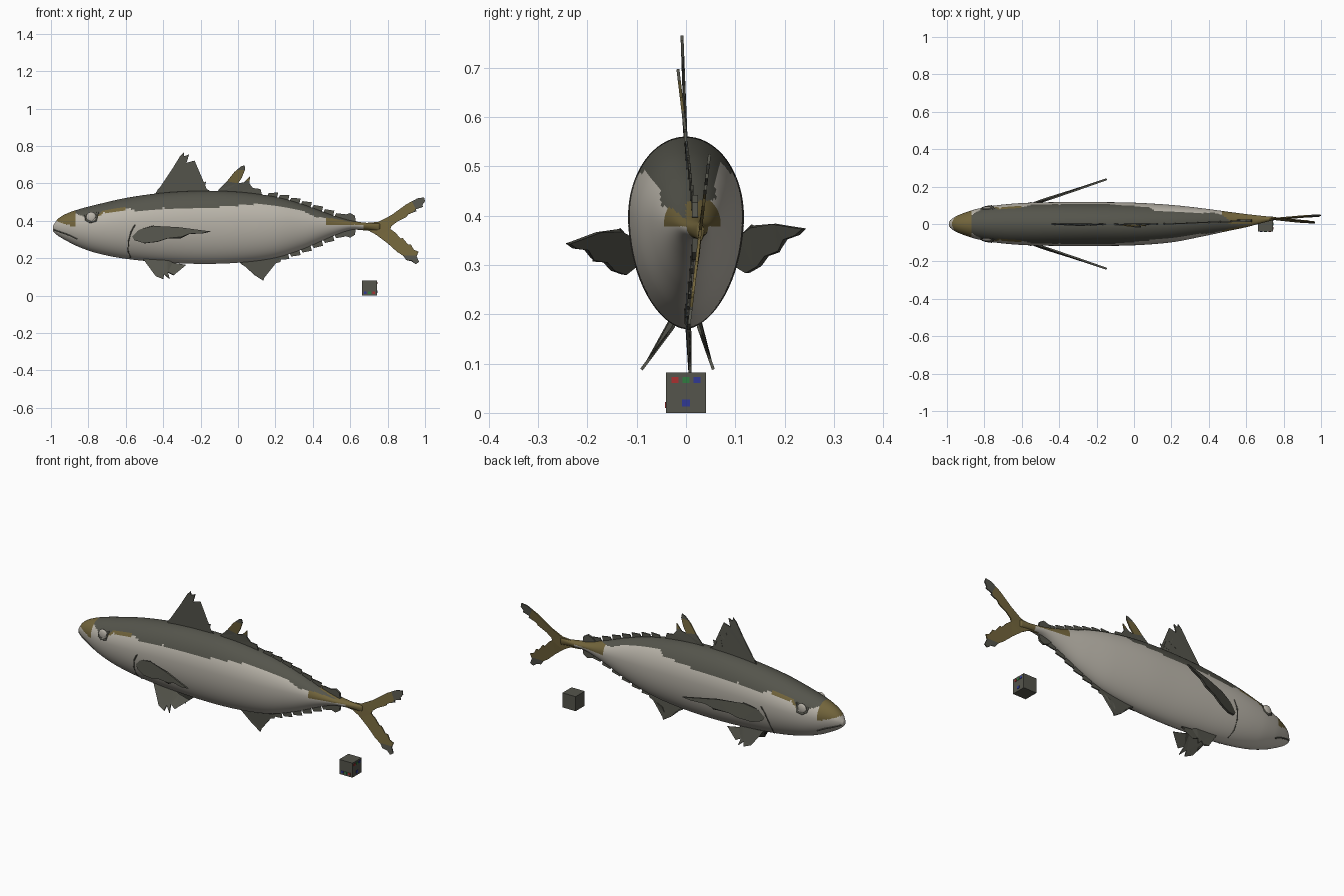
import bpy, bmesh, math
from mathutils import Vector

if "Cube" in bpy.data.objects:
    bpy.data.objects.remove(bpy.data.objects["Cube"])


def mat(name, c):
    m = bpy.data.materials.new(name)
    m.diffuse_color = (*c, 1)
    m.use_nodes = True
    m.node_tree.nodes["Principled BSDF"].inputs["Base Color"].default_value = m.diffuse_color
    return m


DARK = mat("dark olive grey", (0.09, 0.09, 0.072))
PALE = mat("pale silver", (0.50, 0.47, 0.41))
GOLD = mat("mustard", (0.17, 0.13, 0.045))
RED = mat("red", (0.4, 0.03, 0.03))
GREEN = mat("green", (0.03, 0.2, 0.05))
BLUE = mat("blue", (0.03, 0.04, 0.3))
MATS = [DARK, PALE, GOLD]

# Body stations: x, top z, bottom z, half width, centre y
BODY = [(-0.99, .372, .345, .012, 0), (-0.965, .408, .322, .034, 0), (-0.92, .437, .295, .055, 0),
        (-0.85, .462, .26, .078, 0), (-0.75, .488, .226, .098, 0), (-0.6, .522, .197, .112, 0),
        (-0.4, .55, .178, .117, 0), (-0.2, .56, .17, .117, 0), (0, .555, .176, .114, 0),
        (0.2, .528, .202, .1, .002), (0.35, .487, .25, .078, .008), (0.5, .432, .315, .052, .014),
        (0.6, .402, .35, .035, .018), (0.68, .39, .353, .02, .024), (0.76, .385, .348, .006, .03)]
# Lower edge of the dark back: x, z
EDGE = [(-1, .43), (-0.87, .44), (-0.8, .415), (-0.76, .42), (-0.72, .455), (-0.6, .47), (-0.55, .455),
        (-0.4, .468), (-0.15, .47), (0.12, .492), (0.25, .47), (0.35, .45), (0.42, .42),
        (0.5, .415), (0.6, .395), (0.8, .39)]


def station(x):
    """Catmull-Rom through the body stations."""
    i = max(k for k in range(len(BODY) - 1) if BODY[k][0] <= x + 1e-6 or k == 0)
    a, b = BODY[i], BODY[i + 1]
    p, q = BODY[max(i - 1, 0)], BODY[min(i + 2, len(BODY) - 1)]
    h = b[0] - a[0]
    t = min(max((x - a[0]) / h, 0), 1)
    out = []
    for k in range(1, 5):
        m0 = (b[k] - p[k]) / (b[0] - p[0]) * h
        m1 = (q[k] - a[k]) / (q[0] - a[0]) * h
        out.append((2*t**3 - 3*t*t + 1) * a[k] + (t**3 - 2*t*t + t) * m0
                   + (3*t*t - 2*t**3) * b[k] + (t**3 - t*t) * m1)
    return out


def edge(x):
    for (x0, z0), (x1, z1) in zip(EDGE, EDGE[1:]):
        if x <= x1:
            return z0 + (z1 - z0) * (x - x0) / (x1 - x0)
    return EDGE[-1][1]


def side_y(x, z, s):
    """y of the body surface at x, z on side s."""
    top, bot, w, cy = station(x)
    mid = bot + .59 * (top - bot)
    v = (z - mid) / (top - mid) if z > mid else (mid - z) / (mid - bot)
    c = math.sqrt(max(0, 1 - v * v))
    return cy + s * w * (c if z > mid else c ** 1.15)


def finish(name, bm, mats, smooth=True):
    bmesh.ops.recalc_face_normals(bm, faces=bm.faces)
    me = bpy.data.meshes.new(name)
    for f in bm.faces:
        f.smooth = smooth
    bm.to_mesh(me)
    bm.free()
    for m in mats:
        me.materials.append(m)
    ob = bpy.data.objects.new(name, me)
    bpy.context.collection.objects.link(ob)
    return ob


def body_colour(c):
    x, z = c.x, c.z
    if x > .67:
        return 2
    if x < -.87 and z > .385 - (x + .93) * .3:
        return 2
    e = edge(x) + (.015 if c.y > 0 and x > .1 else 0)
    if z > e:
        return 0
    if x > .47 and z > .378 or -.76 < x < -.6 and z > e - .012:
        return 2
    return 1


# Body: lofted egg-shaped sections
bm = bmesh.new()
NX, NA = 170, 72
rings = []
for i in range(NX + 1):
    u = i / NX
    x = -.99 + 1.75 * (u ** 1.25)
    top, bot, w, cy = station(x)
    mid = bot + .59 * (top - bot)
    ring = []
    for j in range(NA):
        a = 2 * math.pi * j / NA
        c, s = math.cos(a), math.sin(a)
        y = math.copysign(abs(c) ** (1 if s > 0 else 1.15), c) * w
        ring.append(bm.verts.new((x, cy + y, mid + s * ((top - mid) if s > 0 else (mid - bot)))))
    rings.append(ring)
for r0, r1 in zip(rings, rings[1:]):
    for j in range(NA):
        k = (j + 1) % NA
        bm.faces.new((r0[j], r0[k], r1[k], r1[j]))
bm.faces.new(rings[0])
bm.faces.new(rings[-1])
for f in bm.faces:
    f.material_index = body_colour(f.calc_center_median())
finish("body", bm, MATS)


def fin(name, pts, y=lambda x, z: 0, cuts=(), colour=lambda c: 0, thick=.006):
    """Flat outline in x-z, cut at (point, normal) lines, bent by y(x, z)."""
    bm = bmesh.new()
    bm.faces.new([bm.verts.new((px, 0, pz)) for px, pz in pts])
    for (px, pz), (nx, nz) in cuts:
        bmesh.ops.bisect_plane(bm, geom=bm.verts[:] + bm.edges[:] + bm.faces[:],
                               plane_co=(px, 0, pz), plane_no=(nx, 0, nz))
    bmesh.ops.triangulate(bm, faces=bm.faces[:])
    for f in bm.faces:
        f.material_index = colour(f.calc_center_median())
    for v in bm.verts:
        v.co.y = y(v.co.x, v.co.z)
    ob = finish(name, bm, MATS, False)
    m = ob.modifiers.new("thickness", 'SOLIDIFY')
    m.thickness, m.offset = thick, 0
    return ob


# Tail fin, mustard with dark tips
fin("tail_fin",
    [(.64, .385), (.75, .392), (.82, .43), (.9, .488), (.96, .52), (.995, .525), (1, .505), (.985, .485),
     (.99, .475), (.95, .462), (.955, .452), (.91, .435), (.9, .42), (.85, .395), (.82, .372), (.815, .355),
     (.84, .338), (.87, .305), (.88, .308), (.91, .272), (.925, .272), (.94, .245), (.965, .235), (.955, .21),
     (.968, .18), (.95, .168), (.93, .185), (.9, .19), (.885, .212), (.85, .235), (.8, .28), (.74, .325),
     (.7, .347), (.64, .352)],
    lambda x, z: .028 + (z - .36) * .12 * min(1, max(0, (x - .64) / .15)),
    [((.93, 0), (1, 0)), ((.75, 0), (1, 0)), ((0, .215), (0, 1))],
    lambda c: 0 if c.z < .215 or (c.x > .93 and c.z > .4) else 2)

# Dorsal fins
fin("front_dorsal_fin",
    [(-.45, .53), (-.43, .565), (-.39, .61), (-.35, .68), (-.31, .745), (-.29, .765), (-.288, .745), (-.262, .755),
     (-.275, .71), (-.232, .722), (-.25, .67), (-.275, .615), (-.24, .63), (-.213, .65), (-.228, .59),
     (-.195, .6), (-.17, .61), (-.18, .575), (-.14, .555), (-.15, .53)],
    lambda x, z: -.04 * max(0, z - .56))
fin("rear_dorsal_fin",
    [(-.13, .53), (-.1, .57), (-.06, .61), (-.02, .66), (.015, .69), (.035, .697), (.038, .675), (.02, .63),
     (0, .6), (.03, .605), (.065, .64), (.06, .6), (.08, .575), (.12, .57), (.13, .53)],
    lambda x, z: -.12 * max(0, z - .56),
    [((0, .612), (0, 1)), ((0, .672), (0, 1))], lambda c: 2 if .612 < c.z < .672 else 0)

# Anal fin
fin("anal_fin",
    [(-.01, .2), (.02, .168), (.06, .145), (.09, .11), (.135, .08), (.14, .095), (.128, .125), (.14, .15),
     (.17, .165), (.225, .18), (.21, .195), (.24, .22)],
    lambda x, z: .008 if z < .17 else 0)

# Finlets along the back and belly
for i in range(7):
    x = .15 + .06 * i
    for name, k, s in (("back_finlet", 0, 1), ("belly_finlet", 1, -1)):
        if s < 0 and i == 0:
            continue
        z0, z1 = station(x)[k], station(x + .055)[k]
        cy = station(x)[3]
        fin(f"{name}_{i}", [(x, z0 - s * .015), (x + .015, z0 + s * .012), (x + .065, z1 + s * .024),
                            (x + .05, z1 + s * .004), (x + .055, z1 - s * .015)], lambda x, z, c=cy: c)
# Last finlets at the tail stalk
for name, k, s in (("stalk_top_finlet", 0, 1), ("stalk_bottom_finlet", 1, -1)):
    z = station(.58)[k]
    fin(name, [(.54, z), (.57, z + s * .025), (.6, z + s * .035), (.625, z + s * .02), (.63, z - s * .01),
               (.57, z - s * .02)], lambda x, z: .018, thick=.012)

for side, s in (("left", -1), ("right", 1)):
    # Pectoral fins, swept outward
    lift = .03 if s > 0 else 0
    ob = fin(f"{side}_pectoral_fin",
             [(-.57, .325), (-.52, .355), (-.45, .37), (-.32, .366), (-.2, .35), (-.145, .343), (-.19, .333),
              (-.26, .33), (-.3, .312), (-.38, .305), (-.43, .288), (-.5, .28), (-.55, .295)],
             lambda x, z: s * (.105 + (x + .54) * .34 + (.345 - z) * .1),
             [((-.45, 0), (1, 0)), ((-.3, 0), (1, 0))], thick=.01)
    for v in ob.data.vertices:
        v.co.z += lift * max(0, (v.co.x + .55) / .4)
    # Pelvic fins
    k = .75 if s < 0 else .35
    fin(f"{side}_pelvic_fin",
        [(-.51, .2), (-.48, .165), (-.455, .14), (-.44, .105), (-.42, .12), (-.4, .09), (-.395, .115),
         (-.365, .088), (-.375, .125), (-.345, .11), (-.345, .145), (-.28, .163), (-.35, .175), (-.38, .195)],
        lambda x, z: s * (.025 + max(0, .175 - z) * k))

    # Mouth and gill slits, thin lines lying on the skin
    for name, pts, r in (("mouth_line", [(-.983, .352), (-.95, .34), (-.9, .322), (-.86, .302)], .004),
                         ("gill_line", [(-.55, .38), (-.572, .34), (-.585, .29), (-.588, .24), (-.575, .205)], .0035),
                         ("eye_socket_line", [(-.75, .445), (-.76, .40), (-.79, .392), (-.812, .405), (-.815, .43)], .006)):
        cu = bpy.data.curves.new(f"{side}_{name}", 'CURVE')
        cu.dimensions, cu.bevel_depth, cu.bevel_resolution = '3D', r, 1
        sp = cu.splines.new('POLY')
        sp.points.add(len(pts) - 1)
        for p, (x, z) in zip(sp.points, pts):
            p.co = (x, side_y(x, z, s), z, 1)
        cu.materials.append(DARK)
        bpy.context.collection.objects.link(bpy.data.objects.new(f"{side}_{name}", cu))

    # Eye
    bm = bmesh.new()
    bmesh.ops.create_uvsphere(bm, u_segments=20, v_segments=12, radius=.027)
    for v in bm.verts:
        v.co = Vector((v.co.x - .785, v.co.y * .35 + side_y(-.785, .42, s), v.co.z + .42))
    finish(f"{side}_eye", bm, [PALE])


def box(name, loc, size, m):
    bm = bmesh.new()
    bmesh.ops.create_cube(bm, size=1)
    for v in bm.verts:
        v.co = Vector(loc) + Vector(a * b for a, b in zip(v.co, size))
    finish(name, bm, [m], False)


# Marker cube with small coloured plates
CX, CZ, H = .703, .041, .041
box("marker_cube", (CX, 0, CZ), (2 * H, 2 * H, 2 * H), DARK)
for i, (m, d) in enumerate(((RED, -.022), (GREEN, 0), (BLUE, .022))):
    box(f"end_plate_{i}", (CX + H, d, .067), (.004, .014, .012), m)
    box(f"front_plate_{i}", (CX - d, -H, .016), (.014, .004, .012), m)
box("end_plate_low", (CX + H, 0, .02), (.004, .016, .014), BLUE)
